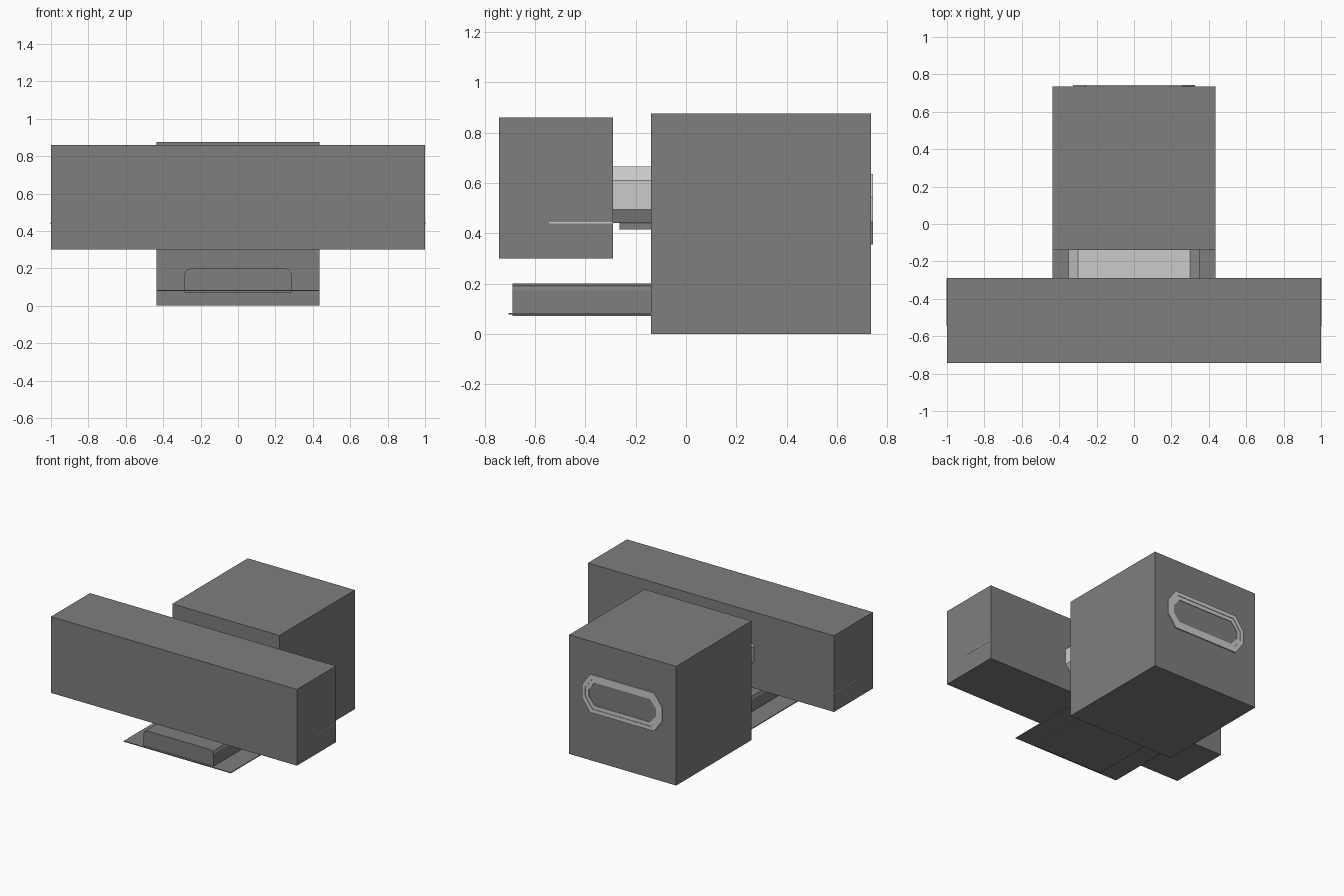
import bpy, bmesh

if "Cube" in bpy.data.objects:
    bpy.data.objects.remove(bpy.data.objects["Cube"])


def material(name, value):
    m = bpy.data.materials.new(name)
    m.diffuse_color = (value, value, value, 1)
    m.use_nodes = True
    m.node_tree.nodes["Principled BSDF"].inputs["Base Color"].default_value = m.diffuse_color
    return m


DARK = material("dark grey", 0.21)
LIGHT = material("light grey", 0.6)


def finish(name, bm, mat):
    bmesh.ops.recalc_face_normals(bm, faces=bm.faces[:])
    mesh = bpy.data.meshes.new(name)
    bm.to_mesh(mesh)
    bm.free()
    mesh.materials.append(mat)
    ob = bpy.data.objects.new(name, mesh)
    bpy.context.collection.objects.link(ob)
    return ob


def box(name, x, y, z, mat):
    """Box symmetric in x, with (min, max) ranges in y and z."""
    bm = bmesh.new()
    bmesh.ops.create_cube(bm, size=1)
    for v in bm.verts:
        v.co = (v.co.x * 2 * x,
                y[0] if v.co.y < 0 else y[1],
                z[0] if v.co.z < 0 else z[1])
    return finish(name, bm, mat)


def octagon(x, z, cx, cz):
    """Chamfered rectangle in the x-z plane."""
    z0, z1 = z
    return [(x, z0 + cz), (x, z1 - cz), (x - cx, z1), (cx - x, z1),
            (-x, z1 - cz), (-x, z0 + cz), (cx - x, z0), (x - cx, z0)]


def prism(name, points, y, mat):
    """Extrude an x-z outline along y."""
    bm = bmesh.new()
    a, b = ([bm.verts.new((px, yy, pz)) for px, pz in points] for yy in y)
    bm.faces.new(a)
    bm.faces.new(b)
    n = len(points)
    for i in range(n):
        j = (i + 1) % n
        bm.faces.new((a[i], a[j], b[j], b[i]))
    return finish(name, bm, mat)


def rim(name, loops, mat):
    """Bridge successive (outline, y) loops into an open frame."""
    bm = bmesh.new()
    rings = [[bm.verts.new((px, y, pz)) for px, pz in pts] for pts, y in loops]
    for a, b in zip(rings, rings[1:]):
        for i in range(8):
            j = (i + 1) % 8
            bm.faces.new((a[i], a[j], b[j], b[i]))
    return finish(name, bm, mat)


# Main housing and wide front bar
box("housing", 0.435, (-0.14, 0.735), (0, 0.875), DARK)
box("front_bar", 1.0, (-0.743, -0.29), (0.3, 0.86), DARK)

# Thin sheet whose ends show on the sides of the bar
box("inner_sheet", 1.002, (-0.545, -0.292), (0.438, 0.444), LIGHT)

# Connector joining bar and housing, with a small block below
prism("connector", octagon(0.35, (0.44, 0.665), 0.05, 0.055),
      (-0.30, -0.13), LIGHT)
box("connector_block", 0.28, (-0.265, -0.13), (0.415, 0.445), DARK)

# Thin lower plate and the tongue with chamfered upper corners
box("lower_plate", 0.435, (-0.705, -0.13), (0.078, 0.084), DARK)
tongue = [(-0.285, 0.072), (0.285, 0.072), (0.285, 0.172), (0.276, 0.191),
          (0.255, 0.2), (-0.255, 0.2), (-0.276, 0.191), (-0.285, 0.172)]
prism("tongue", tongue, (-0.69, -0.13), DARK)

# Stepped rim of the rear port
outer = octagon(0.325, (0.355, 0.635), 0.065, 0.09)
middle = octagon(0.30, (0.383, 0.607), 0.06, 0.08)
inner = octagon(0.275, (0.41, 0.58), 0.05, 0.06)
rim("port_rim", [(outer, 0.73), (outer, 0.743), (middle, 0.743),
                 (middle, 0.739), (inner, 0.739), (inner, 0.73)], LIGHT)
